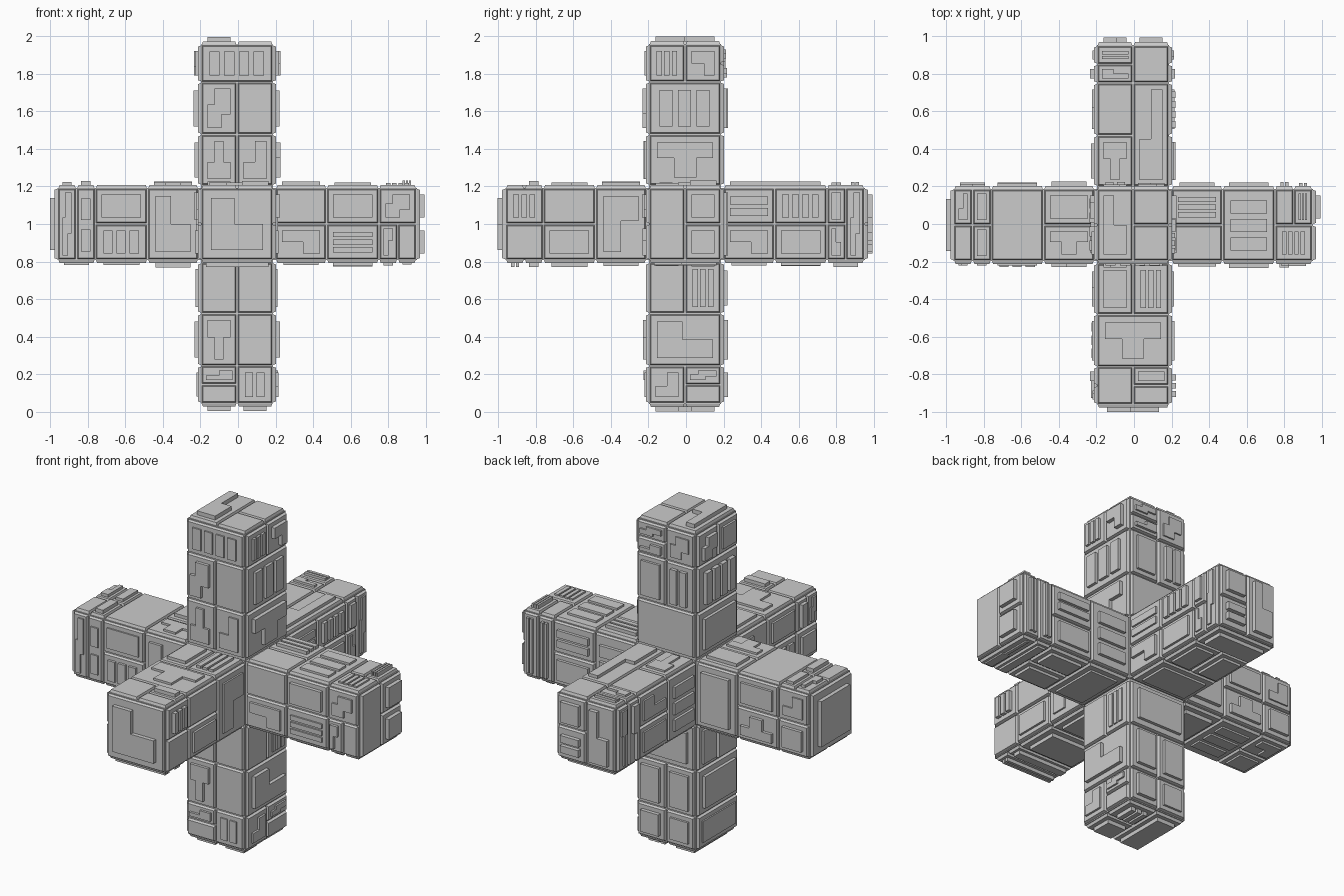
import bpy, bmesh, random
from mathutils import Vector as V

if "Cube" in bpy.data.objects:
    bpy.data.objects.remove(bpy.data.objects["Cube"])

random.seed(7)
C = V((-0.005, -0.005, 1.0))      # centre of the cross
H, END = 0.192, 0.958             # arm half width, arm length
CUTS = [0.206, 0.477, 0.756, 0.956]  # panel boundaries along an arm
PLATE = 0.016

# view frames: right and up direction of each side (normal = right x up)
FRAMES = {
    "front": ((1, 0, 0), (0, 0, 1)), "back": ((-1, 0, 0), (0, 0, 1)),
    "right": ((0, 1, 0), (0, 0, 1)), "left": ((0, -1, 0), (0, 0, 1)),
    "top": ((1, 0, 0), (0, 1, 0)), "bottom": ((1, 0, 0), (0, -1, 0)),
}

# panel part of a cell: fractions u0, v0, u1, v1
PARTS = {
    "F": (0, 0, 1, 1), "L": (0, 0, .5, 1), "R": (.5, 0, 1, 1),
    "T": (0, .5, 1, 1), "B": (0, 0, 1, .5),
    "a": (0, .5, .5, 1), "b": (.5, .5, 1, 1), "c": (0, 0, .5, .5), "d": (.5, 0, 1, .5),
}

# raised detail outlines in the unit square
SHAPES = {
    "o": [(0, 0), (1, 0), (1, 1), (0, 1)],
    "L": [(0, 0), (1, 0), (1, .5), (.45, .5), (.45, 1), (0, 1)],
    "T": [(.3, 0), (.7, 0), (.7, .55), (1, .55), (1, 1), (0, 1), (0, .55), (.3, .55)],
    "S": [(0, 0), (.6, 0), (.6, .35), (1, .35), (1, 1), (.3, 1), (.3, .6), (0, .6)],
}

# layout: cell (C = arm end, U/D/L/R + segment) -> panels with their detail
LAYOUT = {
    "front": {
        "C0": "F:L0", "U1": "L:T2 R:L1", "U2": "L:S0 R:.", "U3": "F:v4",
        "D1": "L:. R:.", "D2": "L:T0 R:.", "D3": "a:L1 c:. R:v2",
        "L1": "F:L0", "L2": "T:o B:v3", "L3": "L:S0 R:h2",
        "R1": "T:. B:L2", "R2": "T:o B:h3", "R3": "T:S0 c:L3 d:."},
    "right": {
        "C0": "L:. b:o d:o", "U1": "F:T0", "U2": "F:v3", "U3": "L:v3 R:L2",
        "D1": "L:. R:v3", "D2": "F:L0", "D3": "L:L1 b:S0 d:.",
        "L1": "F:L3", "L2": "T:. B:o", "L3": "T:v3 B:.",
        "R1": "T:h2 B:L2", "R2": "T:v4 B:o", "R3": "a:o c:L0 R:S0"},
    "top": {
        "C0": "L:L0 b:. d:.", "U1": "L:T0", "U2": "L:.", "U12": "R:L1", "U3": "a:h2 c:L0 R:.",
        "D1": "L:o R:v3", "D2": "F:T0", "D3": "L:. b:o d:.",
        "L1": "T:o B:T0", "L2": "F:.", "L3": "a:L1 c:. b:o d:o",
        "R1": "T:h3 B:.", "R2": "F:h3", "R3": "a:. b:v3 B:v4"},
    "back": {
        "C0": "a:o c:h2 R:L0", "U1": "F:.", "U2": "L:o R:v2", "U3": "a:S0 c:L1 R:S0",
        "D1": "F:o", "D2": "L:o R:o", "D3": "L:o R:o",
        "L1": "F:h3", "L2": "T:h2 B:o", "L3": "L:v2 R:v2",
        "R1": "F:o", "R2": "T:o B:T2", "R3": "T:L1 B:o"},
    "left": {
        "C0": "F:o", "U1": "F:o", "U2": "F:v4", "U3": "L:S0 R:o",
        "D1": "L:o R:.", "D2": "F:o", "D3": "F:o",
        "L1": "F:h3", "L2": "T:L0 B:o", "L3": "L:T0 R:L2",
        "R1": "F:L0", "R2": "T:o B:v3", "R3": "a:o b:S0 B:o"},
    "bottom": {
        "C0": "L:o b:o d:v3", "U1": "F:o", "U2": "F:o", "U3": "T:h2 B:o",
        "D1": "F:o", "D2": "L:o R:o", "D3": "F:o",
        "L1": "F:o", "L2": "F:h3", "L3": "T:o B:L0",
        "R1": "F:o", "R2": "T:o B:o", "R3": "L:o R:T0"},
}


def make_object(name, bm):
    mesh = bpy.data.meshes.new(name)
    bm.to_mesh(mesh)
    bm.free()
    ob = bpy.data.objects.new(name, mesh)
    ob.location = C
    bpy.context.collection.objects.link(ob)
    return ob


def block(bm, pts, frame, z0, z1, taper=0.0):
    """Extrude a 2D outline from depth z0 to z1; taper chamfers rectangles."""
    u, v = V(frame[0]), V(frame[1])
    n = u.cross(v)
    mu = sum(p[0] for p in pts) / len(pts)
    mv = sum(p[1] for p in pts) / len(pts)

    def ring(z, t):
        return [bm.verts.new(u * (a - (t if a > mu else -t)) + v * (b - (t if b > mv else -t)) + n * z)
                for a, b in pts]
    lo, hi = ring(z0, 0), ring(z1, taper)
    bm.faces.new(hi)
    for i in range(len(pts)):
        j = (i + 1) % len(pts)
        bm.faces.new((lo[i], lo[j], hi[j], hi[i]))


def rect(u0, v0, u1, v1):
    return [(u0, v0), (u1, v0), (u1, v1), (u0, v1)]


def cell_rect(key):
    arm, k0, k1 = key[0], int(key[1]), int(key[-1])
    if arm == "C":
        return (-H, -H, H, H)
    a, b = CUTS[k0 - 1], CUTS[k1]
    return {"U": (-H, a, H, b), "D": (-H, -b, H, -a),
            "R": (a, -H, b, H), "L": (-b, -H, -a, H)}[arm]


def detail_outlines(code):
    """Outlines in the unit square for a shape or a row of bars."""
    if code[0] in "vh":
        k = int(code[1])
        bars = [rect((i + .12) / k, 0, (i + .82) / k, 1) for i in range(k)]
        return [[(1 - b, a) for a, b in r] for r in bars] if code[0] == "h" else bars
    pts = SHAPES[code[0]]
    for _ in range(int(code[1:] or 0)):
        pts = [(1 - b, a) for a, b in pts]
    return [pts]


# cross body: a cube with every face pulled out into an arm
bm = bmesh.new()
bmesh.ops.create_cube(bm, size=2 * H)
for f in bmesh.ops.extrude_discrete_faces(bm, faces=bm.faces[:])["faces"]:
    bmesh.ops.translate(bm, vec=f.normal * (END - H), verts=f.verts[:])
make_object("cross_body", bm)

# raised panels and their surface details, one object each per side
for side, cells in LAYOUT.items():
    frame = FRAMES[side]
    panels, details = bmesh.new(), bmesh.new()
    for key, spec in cells.items():
        u0, v0, u1, v1 = cell_rect(key)
        base = END if key == "C0" else H
        for token in spec.split():
            part, code = token.split(":")
            a, b, c, d = PARTS[part]
            g = 0.004
            r = (u0 + (u1 - u0) * a + g, v0 + (v1 - v0) * b + g,
                 u0 + (u1 - u0) * c - g, v0 + (v1 - v0) * d - g)
            block(panels, rect(*r), frame, base - 0.002, base + PLATE, 0.006)
            if code == ".":
                continue
            w, h = r[2] - r[0], r[3] - r[1]
            m = 0.012 + 0.1 * min(w, h)
            top = base + PLATE + (0.024 if key == "C0" else random.uniform(0.008, 0.024))
            for pts in detail_outlines(code):
                pts = [(r[0] + m + p * (w - 2 * m), r[1] + m + q * (h - 2 * m)) for p, q in pts]
                block(details, pts, frame, base + PLATE - 0.001, top)
    make_object(side + "_panels", panels)
    make_object(side + "_details", details)
